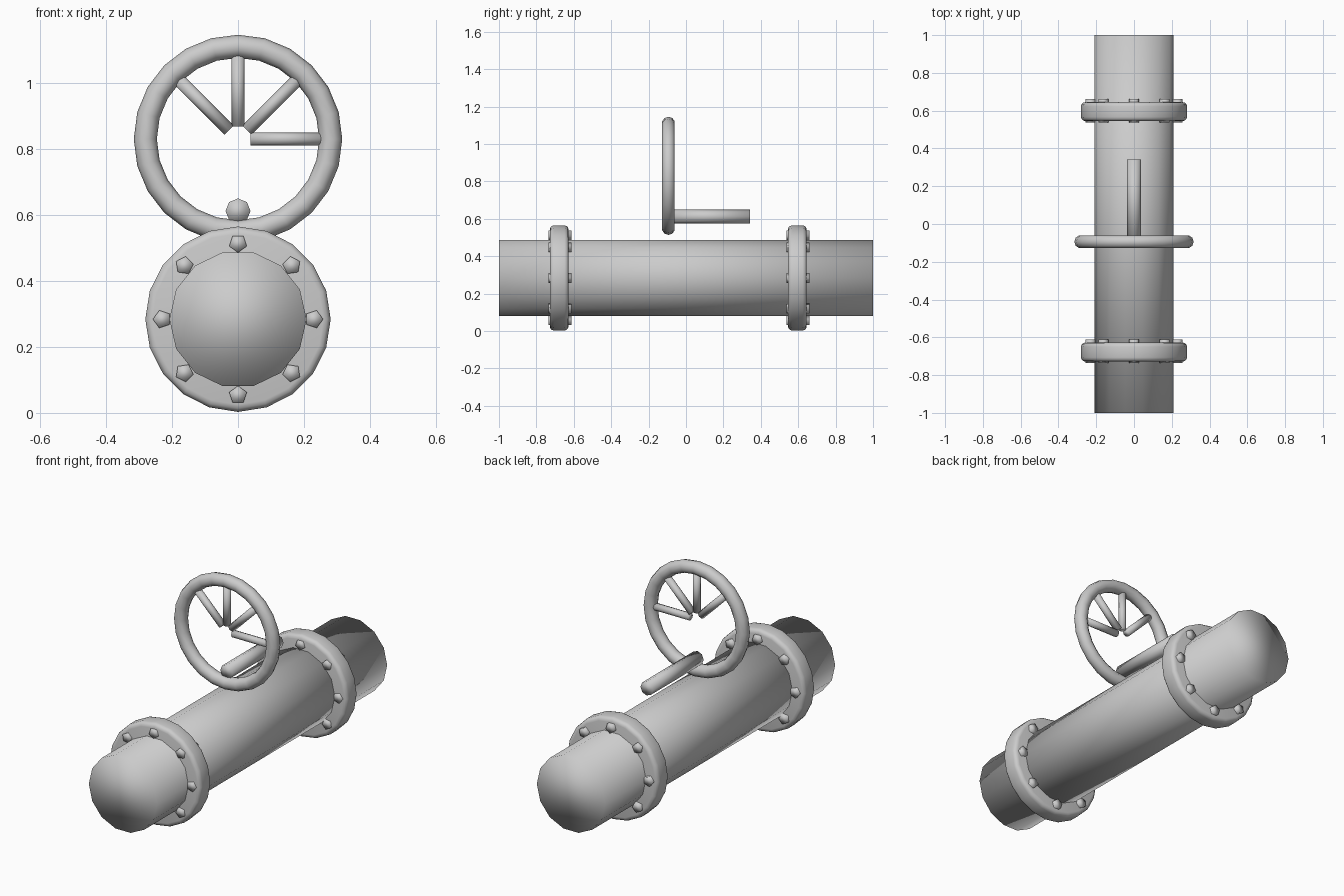
import bpy
from math import sin, cos, pi
from mathutils import Vector

if "Cube" in bpy.data.objects:
    bpy.data.objects.remove(bpy.data.objects["Cube"])

AXIS_Z = 0.284
WHEEL = Vector((0, -0.094, 0.83))


def smooth(obj):
    for p in obj.data.polygons:
        p.use_smooth = True


def rod(name, a, b, radius, sides, spin=0.0):
    """Closed cylinder from point a to point b."""
    a, b = Vector(a), Vector(b)
    d = b - a
    bpy.ops.mesh.primitive_cylinder_add(vertices=sides, radius=radius, depth=d.length)
    obj = bpy.context.object
    obj.name = name
    obj.rotation_mode = 'QUATERNION'
    q = d.to_track_quat('Z', 'X')
    obj.rotation_quaternion = q
    obj.location = (a + b) / 2
    for v in obj.data.vertices:  # spin about own axis
        x, y = v.co.x, v.co.y
        v.co.x = x * cos(spin) - y * sin(spin)
        v.co.y = x * sin(spin) + y * cos(spin)
    smooth(obj)
    return obj


# main pipe
rod("pipe", (0, -1, AXIS_Z), (0, 1, AXIS_Z), 0.208, 14)

# two bolted flanges
for label, y0 in (("front", -0.728), ("back", 0.545)):
    flange = rod(label + "_flange", (0, y0, AXIS_Z), (0, y0 + 0.1, AXIS_Z), 0.281, 20)
    bevel = flange.modifiers.new("rounded_rim", 'BEVEL')
    bevel.width = 0.022
    bevel.segments = 3
    for i in range(8):
        t = i * pi / 4
        x, z = 0.23 * cos(t), AXIS_Z + 0.23 * sin(t)
        rod(f"{label}_bolt_{i + 1}", (x, y0 - 0.008, z), (x, y0 + 0.116, z), 0.028, 5, t)

# hand wheel rim
bpy.ops.mesh.primitive_torus_add(major_segments=24, minor_segments=10,
                                 major_radius=0.281, minor_radius=0.035,
                                 location=WHEEL, rotation=(pi / 2, 0, 0))
rim = bpy.context.object
rim.name = "wheel_rim"
smooth(rim)

# four spokes in the upper half
for i in range(4):
    t = i * pi / 4
    d = Vector((cos(t), 0, sin(t)))
    rod(f"wheel_spoke_{i + 1}", WHEEL + d * 0.038, WHEEL + d * 0.252, 0.02, 8)

# valve stem behind the wheel
rod("valve_stem", (0, -0.10, 0.612), (0, 0.342, 0.612), 0.038, 8)
